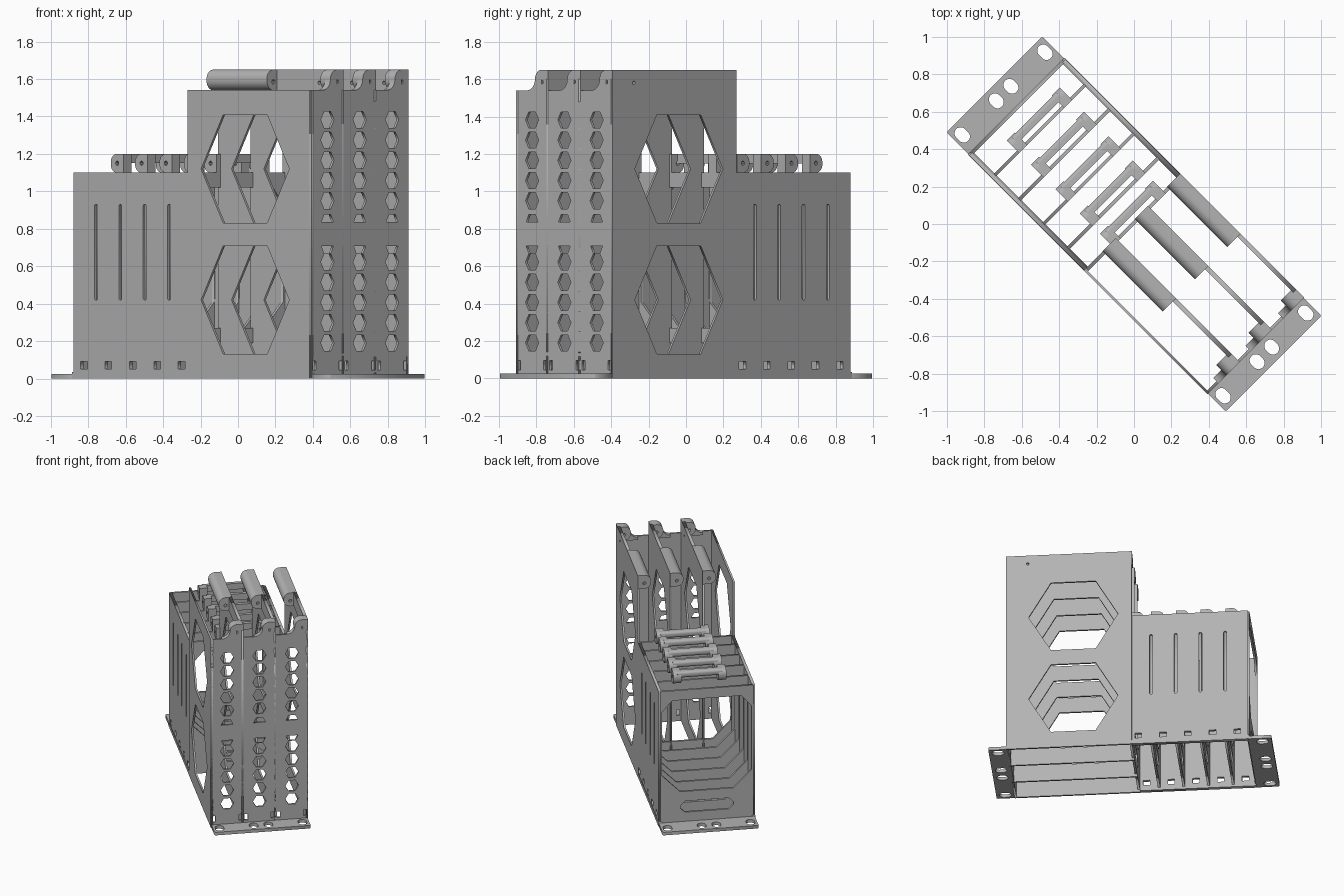
import bpy
from math import cos, sin, pi, radians
from mathutils import Matrix, Vector

cube = bpy.data.objects.get("Cube")
if cube:
    bpy.data.objects.remove(cube)

grey = bpy.data.materials.new("plain grey")
grey.use_nodes = True
COLOUR = (0.45, 0.45, 0.45, 1)
grey.diffuse_color = COLOUR
grey.node_tree.nodes["Principled BSDF"].inputs["Base Color"].default_value = COLOUR

# The rack stands diagonally: length runs along local x, width along local y
TURN = Matrix.Rotation(radians(-45), 4, 'Z')
FRAMES = {
    "side": Matrix(((1, 0, 0, 0), (0, 0, -1, 0), (0, 1, 0, 0), (0, 0, 0, 1))),
    "end": Matrix(((0, 0, 1, 0), (1, 0, 0, 0), (0, 1, 0, 0), (0, 0, 0, 1))),
    "flat": Matrix.Identity(4),
}
SHIFT = {"side": Vector((0, 1, 0)), "end": Vector((1, 0, 0)), "flat": Vector((0, 0, 1))}


def panel(name, plane, offset, thick, outline, holes=(), smooth=False):
    """Plate of a given thickness, centred on offset, with cut-outs."""
    curve = bpy.data.curves.new(name, 'CURVE')
    curve.dimensions = '2D'
    curve.fill_mode = 'BOTH'
    curve.extrude = thick / 2
    for loop in (outline, *holes):
        spline = curve.splines.new('POLY')
        spline.points.add(len(loop) - 1)
        for point, (a, b) in zip(spline.points, loop):
            point.co = (a, b, 0, 1)
        spline.use_cyclic_u = True
    ob = bpy.data.objects.new(name, curve)
    bpy.context.collection.objects.link(ob)
    bpy.ops.object.select_all(action='DESELECT')
    ob.select_set(True)
    bpy.context.view_layer.objects.active = ob
    bpy.ops.object.convert(target='MESH')
    ob = bpy.context.object
    ob.data.transform(TURN @ Matrix.Translation(SHIFT[plane] * offset) @ FRAMES[plane])
    ob.data.materials.clear()
    ob.data.materials.append(grey)
    if smooth:
        bpy.ops.object.shade_smooth_by_angle(angle=radians(35))
    return ob


def rect(a0, a1, b0, b1):
    return [(a0, b0), (a1, b0), (a1, b1), (a0, b1)]


def ngon(a, b, r, n=6):
    return [(a + r * cos(2 * pi * i / n), b + r * sin(2 * pi * i / n)) for i in range(n)]


def slot(a, b, r, da=0, db=0):
    """Round-ended slot stretched by da or db."""
    pts = []
    for i in range(16):
        t = 2 * pi * (i + 0.5) / 16
        pts.append((a + r * cos(t) + (da if cos(t) > 0 else -da),
                    b + r * sin(t) + (db if sin(t) > 0 else -db)))
    return pts


def chamfered(a0, a1, b0, b1, c):
    return [(a0 + c, b0), (a1 - c, b0), (a1, b0 + c), (a1, b1 - c),
            (a1 - c, b1), (a0 + c, b1), (a0, b1 - c), (a0, b0 + c)]


def lip(d, base, top, width, r):
    """Handle section: flat back at d, rounded nose on the other side."""
    nose = [(d - width + r - r * sin(t), top - r + r * cos(t))
            for t in (pi * i / 16 for i in range(9))]
    low = [(d - width + r - r * cos(t), base + r - r * sin(t))
           for t in (pi * i / 16 for i in range(9))]
    return [(d, base), (d, top)] + nose + low


W = 0.366                  # half width
T0, T1 = -0.015, 0.92      # tall section along the length
L0 = -0.89                 # far end of the low section
TALL, LOW = 1.54, 1.10
WALL = 0.014

# Tall section: four long walls with two large hexagons each
big_holes = [ngon(0.42, z, 0.333) for z in (0.42, 1.12)]
walls = (-W, -W / 3, W / 3, W)
for i, v in enumerate(walls):
    offset = v + (WALL / 2 if v < 0 and i == 0 else -WALL / 2)
    top = TALL if i == 0 else 1.6
    panel("tall_wall_%d" % i, "side", offset, WALL, rect(T0, T1, 0, top), big_holes +
          ([] if i == 0 else [ngon(0.76, 1.58, 0.01, 10)]))

# Tall section: perforated end wall
small = []
for v in (-0.244, 0, 0.244):
    for k in range(5):
        small += [ngon(v, 0.19 + 0.108 * k, 0.05), ngon(v, 0.95 + 0.108 * k, 0.05)]
    small.append([(v - 0.045, 0.835), (v + 0.045, 0.835), (v + 0.025, 0.875), (v - 0.025, 0.875)])
    small.append([(v - 0.025, 0.668), (v + 0.025, 0.668), (v + 0.045, 0.708), (v - 0.045, 0.708)])
    for s in (-0.1, 0.1):
        small.append(rect(v + s - 0.012, v + s + 0.012, 0.045, 0.095))
panel("tall_end_wall", "end", T1 - 0.0075, 0.015, rect(-W, W, 0, TALL), small)

# Tall handles: grip, thin rail and end knuckle on three walls
for i, d in enumerate(walls[1:]):
    section = lip(d, TALL, 1.65, 0.1, 0.05)
    panel("tall_grip_%d" % i, "end", 0.212, 0.455, section, [ngon(d - 0.05, 1.585, 0.012, 10)], True)
    panel("tall_rail_%d" % i, "side", d - 0.012, 0.024, rect(0.43, 0.86, TALL, 1.65),
          [ngon(0.76, 1.58, 0.01, 10)])
    panel("tall_knuckle_%d" % i, "end", 0.882, 0.076, section, [ngon(d - 0.05, 1.585, 0.012, 10)], True)
    fillet = [(d - 0.16 + 0.06 * sin(t), TALL + 0.06 - 0.06 * cos(t))
              for t in (pi * k / 16 for k in range(9))]
    panel("tall_fillet_%d" % i, "end", 0.9, 0.04, fillet + [(d - 0.05, 1.6), (d - 0.05, TALL - 0.02),
          (d - 0.16, TALL - 0.02)], smooth=True)

# Low section: slotted side walls with square vents at the foot
PITCH = 0.184
dividers = [-0.71 + PITCH * i for i in range(4)]
vents = [slot(u, 0.675, 0.011, db=0.245) for u in dividers]
for i in range(5):
    u = -0.80 + PITCH * i
    vents.append(rect(u - 0.025, u + 0.025, 0.05, 0.09))
for side, v in (("right", -1), ("left", 1)):
    panel("low_wall_" + side, "side", v * (W - 0.014), 0.022, rect(L0 + 0.01, T0, 0.03, LOW), vents)
    panel("low_rim_" + side, "side", v * (W - 0.016), 0.03, rect(L0, T0, 0, 0.034))

# Low section: open frames across the width
opening = [(-0.2, 0.27), (0.2, 0.27), (0.338, 0.41), (0.338, 0.93), (0.26, 1.02),
           (-0.26, 1.02), (-0.338, 0.93), (-0.338, 0.41)]
foot = chamfered(-0.2, 0.2, 0.1, 0.19, 0.035)
for i, u in enumerate([L0 + 0.009] + dividers + [T0 + 0.01]):
    panel("low_frame_%d" % i, "end", u, 0.018, rect(-0.35, 0.35, 0.02, LOW), [opening, foot])

# Low handles: two knuckles joined by a bar on each inner frame
for i, u in enumerate(dividers + [T0 + 0.01]):
    section = lip(u + 0.009, LOW, 1.2, 0.095, 0.045)
    for k, v in enumerate((-0.135, 0.205)):
        panel("low_knuckle_%d_%d" % (i, k), "side", v, 0.06, section,
              [ngon(u - 0.038, 1.15, 0.012, 10)], True)
    panel("low_bar_%d" % i, "side", 0.035, 0.34, lip(u - 0.035, 1.15, 1.2, 0.045, 0.02), smooth=True)

# Mounting flanges with oval bolt holes
for name, a, b in (("front", T1 - 0.01, 1.054), ("back", -1.054, L0 + 0.01)):
    mid = 0.985 if a > 0 else -0.985
    bolts = [slot(mid, v, 0.033, da=0.012) for v in (-0.312, 0.312)]
    bolts += [slot(mid, v, 0.033, da=0.01) for v in (-0.055, 0.055)]
    panel("flange_" + name, "flat", 0.0125, 0.025, chamfered(a, b, -0.362, 0.362, 0.008), bolts)
